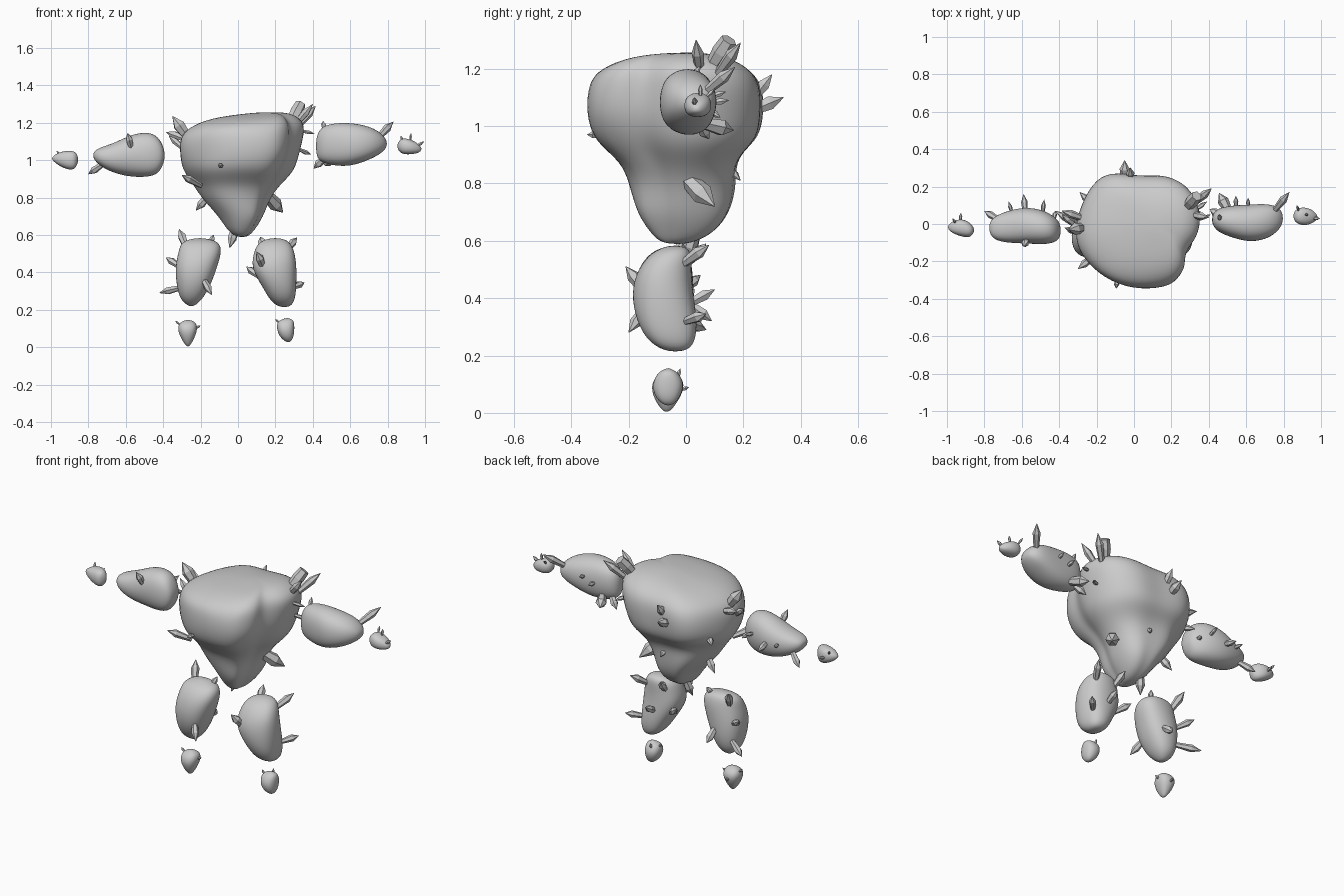
import bpy, bmesh, math
from mathutils import Vector, noise

# Irregular boulder cross-section (from the body seen from above), and a rounder one for limbs
BODY = [(1, .26), (.96, -.14), (.75, -.38), (.76, -.62), (.68, -.87), (.48, -1.0), (-.05, -1.04),
        (-.56, -.86), (-.91, -.42), (-1.0, -.05), (-.94, .31), (-.70, .77), (-.42, 1.01),
        (.05, .94), (.49, .96), (.87, .71)]
LIMB = [(math.cos(i * math.tau / 12), math.sin(i * math.tau / 12)) for i in range(12)]
LIMB = [(math.copysign(abs(c) ** .85, c), math.copysign(abs(s) ** .85, s)) for c, s in LIMB]


def rock(name, axis, rings, outline=LIMB, rough=.09, tilt=0):
    """Loft rings of (t, a_min, a_max, b_min, b_max) along an axis into a smooth boulder."""
    place = (lambda a, b, t: Vector((a, b, t))) if axis == 'z' else (lambda a, b, t: Vector((t, a, b)))
    bm = bmesh.new()
    loops = []
    for t, a0, a1, b0, b1 in rings:
        ca, cb, ra, rb = (a0 + a1) / 2, (b0 + b1) / 2, (a1 - a0) / 2, (b1 - b0) / 2
        loop = []
        for u, v in outline:
            k = 1.03 + rough * noise.noise(place(ca + ra * u, cb + rb * v, t) * 7)
            a = ca + ra * u * k
            lean = tilt * min(1, max(0, (t - 1.1) / .12)) * (a - .17)
            loop.append(bm.verts.new(place(a, cb + rb * v * k, t + lean)))
        loops.append(loop)
    n = len(outline)
    for lo, hi in zip(loops, loops[1:]):
        for i in range(n):
            bm.faces.new((lo[i], lo[(i + 1) % n], hi[(i + 1) % n], hi[i]))
    for loop, d in ((loops[0], -.008), (loops[-1], .008)):
        mid = sum((v.co for v in loop), Vector()) / n
        pole = bm.verts.new(mid + place(0, 0, d))
        for i in range(n):
            bm.faces.new((loop[i], loop[(i + 1) % n], pole))
    bmesh.ops.recalc_face_normals(bm, faces=bm.faces)
    for f in bm.faces:
        f.smooth = True
    ob = finish(bm, name)
    mod = ob.modifiers.new("smooth", 'SUBSURF')
    mod.levels = mod.render_levels = 2
    return ob


def finish(bm, name):
    me = bpy.data.meshes.new(name)
    bm.to_mesh(me)
    bm.free()
    ob = bpy.data.objects.new(name, me)
    bpy.context.collection.objects.link(ob)
    return ob


def crystals(name, shards, blunt=0.05):
    """Six-sided shards, each (base xyz, tip xyz, radius), widening and then pointed."""
    bm = bmesh.new()
    for s in shards:
        base, tip, r = Vector(s[:3]), Vector(s[3:6]), s[6] * .9
        q = (tip - base).to_track_quat('Z', 'Y')
        length = (tip - base).length
        loops = []
        for t, k in ((-.15, .6), (.62, 1), (1, blunt)):
            loops.append([bm.verts.new(base + q @ Vector((r * k * math.cos(i * math.pi / 3),
                          r * k * math.sin(i * math.pi / 3), t * length))) for i in range(6)])
        for lo, hi in zip(loops, loops[1:]):
            for i in range(6):
                bm.faces.new((lo[i], lo[(i + 1) % 6], hi[(i + 1) % 6], hi[i]))
        bm.faces.new(loops[0][::-1])
        bm.faces.new(loops[-1])
    return finish(bm, name)


# Body: broad chest narrowing to a hanging lower point
rock("body", 'z', [
    (.595, -.02, .06, -.09, .03), (.63, -.06, .09, -.125, .10), (.70, -.10, .135, -.165, .155),
    (.79, -.185, .175, -.185, .165), (.86, -.235, .225, -.205, .17), (.91, -.265, .265, -.255, .20),
    (.96, -.295, .30, -.31, .26), (1.04, -.305, .325, -.335, .275),
    (1.13, -.305, .343, -.335, .27), (1.195, -.27, .345, -.305, .237), (1.237, -.17, .29, -.22, .165),
    (1.252, -.04, .23, -.1, .09)], BODY, .11, .06)

# Arms, lofted along x as (x, y range, z range)
rock("left_arm", 'x', [
    (-.768, -.06, .02, 1.00, 1.05), (-.735, -.09, .05, .965, 1.07), (-.66, -.10, .075, .93, 1.095),
    (-.57, -.105, .09, .91, 1.14), (-.48, -.11, .075, .907, 1.15), (-.425, -.10, .04, .925, 1.125),
    (-.398, -.08, .01, .98, 1.07)])
rock("right_arm", 'x', [
    (.423, -.01, .055, 1.01, 1.14), (.45, -.045, .085, .985, 1.18), (.52, -.075, .10, .967, 1.195),
    (.61, -.10, .107, .967, 1.195), (.70, -.085, .11, 1.0, 1.18), (.76, -.05, .10, 1.03, 1.15),
    (.79, -.01, .07, 1.06, 1.115)])

# Hands
rock("left_hand", 'x', [
    (-.988, -.035, .0, .995, 1.022), (-.96, -.055, .022, .97, 1.042), (-.91, -.07, .028, .948, 1.052),
    (-.875, -.07, .005, .95, 1.048), (-.86, -.05, -.015, .975, 1.03)])
rock("right_hand", 'x', [
    (.858, .015, .07, 1.05, 1.10), (.88, -.005, .088, 1.03, 1.12), (.92, -.01, .09, 1.03, 1.112),
    (.955, .005, .075, 1.035, 1.095), (.975, .02, .055, 1.045, 1.075)])

# Legs, lofted along z as (z, x range, y range)
rock("left_leg", 'z', [
    (.225, -.275, -.225, -.09, -.03), (.26, -.315, -.185, -.14, .01), (.34, -.33, -.145, -.175, .025),
    (.43, -.338, -.11, -.185, .03), (.51, -.32, -.087, -.165, .025), (.56, -.305, -.10, -.125, .01),
    (.577, -.26, -.15, -.08, -.01)])
rock("right_leg", 'z', [
    (.22, .21, .285, -.085, .01), (.25, .17, .307, -.135, .033), (.32, .13, .313, -.175, .037),
    (.42, .072, .313, -.192, .025), (.50, .08, .305, -.17, .02), (.555, .10, .285, -.125, .018),
    (.577, .15, .25, -.08, 0)])

# Feet
rock("left_foot", 'z', [
    (.01, -.28, -.255, -.085, -.05), (.045, -.305, -.235, -.11, -.025), (.09, -.325, -.218, -.125, -.005),
    (.125, -.32, -.22, -.11, -.015), (.14, -.295, -.24, -.085, -.04)])
rock("right_foot", 'z', [
    (.032, .25, .285, -.085, -.04), (.055, .22, .298, -.11, -.02), (.1, .203, .302, -.122, -.005),
    (.14, .21, .30, -.10, -.025), (.15, .24, .285, -.08, -.045)])

# Crystals growing from the body
crystals("shoulder_column", [(.275, .08, 1.19, .335, .15, 1.30, .038)], .85)
crystals("body_crystals", [
    (.32, .11, 1.18, .415, .19, 1.29, .025), (.30, .05, 1.18, .40, .035, 1.30, .024),
    (.32, .07, 1.06, .39, .12, 1.03, .014), (.33, .02, 1.16, .41, .05, 1.14, .012),
    (-.26, -.02, 1.11, -.35, -.03, 1.235, .037), (-.27, .03, 1.11, -.385, .07, 1.15, .025),
    (-.29, -.05, 1.06, -.37, -.02, 1.13, .02),
    (-.21, -.17, .87, -.30, -.24, .92, .024), (-.15, .02, .82, -.225, .05, .73, .025),
    (.14, -.01, .83, .24, .10, .72, .042), (-.01, .04, .66, -.045, .0, .53, .028),
    (-.05, .22, 1.05, -.05, .34, 1.10, .03), (-.02, .23, 1.09, -.02, .30, 1.18, .025),
    (-.22, .10, .98, -.29, .17, .96, .02), (.02, .14, .86, .04, .19, .81, .016),
    (-.09, -.29, .97, -.095, -.345, .97, .016)])

# Crystals growing from the arms and hands
crystals("left_arm_crystals", [
    (-.57, -.08, 1.06, -.59, -.12, 1.145, .022), (-.72, .02, .98, -.80, .07, .925, .022),
    (-.58, .05, 1.02, -.59, .16, 1.0, .02), (-.49, .05, 1.04, -.48, .13, 1.06, .014),
    (-.65, .05, 1.02, -.67, .12, 1.03, .012), (-.43, .02, 1.02, -.42, .07, 1.0, .014)])
crystals("right_arm_crystals", [
    (.75, .07, 1.12, .83, .17, 1.205, .024), (.47, .04, 1.02, .405, .08, .955, .024),
    (.51, .06, 1.01, .455, .165, .985, .034), (.545, .08, 1.08, .545, .15, 1.09, .014),
    (.61, .08, 1.1, .61, .14, 1.12, .012), (.46, .02, 1.16, .455, .05, 1.21, .014)])
crystals("hand_crystals", [
    (-.93, .01, 1.0, -.925, .06, 1.01, .01), (-.95, .0, 1.02, -.97, .03, 1.05, .008),
    (.95, .03, 1.07, .995, .03, 1.1, .011),
    (.92, .05, 1.10, .925, .05, 1.145, .009), (.88, .07, 1.1, .87, .1, 1.13, .008)])

# Crystals growing from the legs and feet
crystals("left_leg_crystals", [
    (-.275, -.02, .53, -.315, .05, .63, .026), (-.15, -.04, .55, -.13, -.01, .60, .017),
    (-.30, -.01, .32, -.42, .07, .29, .023), (-.31, -.01, .43, -.385, .05, .48, .022),
    (-.19, -.14, .37, -.14, -.2, .28, .023), (-.20, .01, .38, -.20, .09, .32, .025)])
crystals("right_leg_crystals", [
    (.26, -.01, .52, .315, .08, .585, .024), (.11, -.02, .38, .045, .03, .43, .023),
    (.14, -.14, .42, .10, -.21, .51, .026), (.29, .0, .32, .355, .07, .345, .022),
    (.20, .01, .38, .20, .10, .43, .023), (.14, .0, .52, .12, .07, .59, .025)])
crystals("foot_crystals", [
    (-.23, -.06, .10, -.2, -.06, .115, .009), (-.31, -.06, .12, -.335, -.06, .14, .008),
    (-.27, -.02, .08, -.27, .01, .09, .009), (.22, -.06, .13, .2, -.06, .15, .008),
    (.25, -.03, .12, .25, -.02, .155, .009)])
